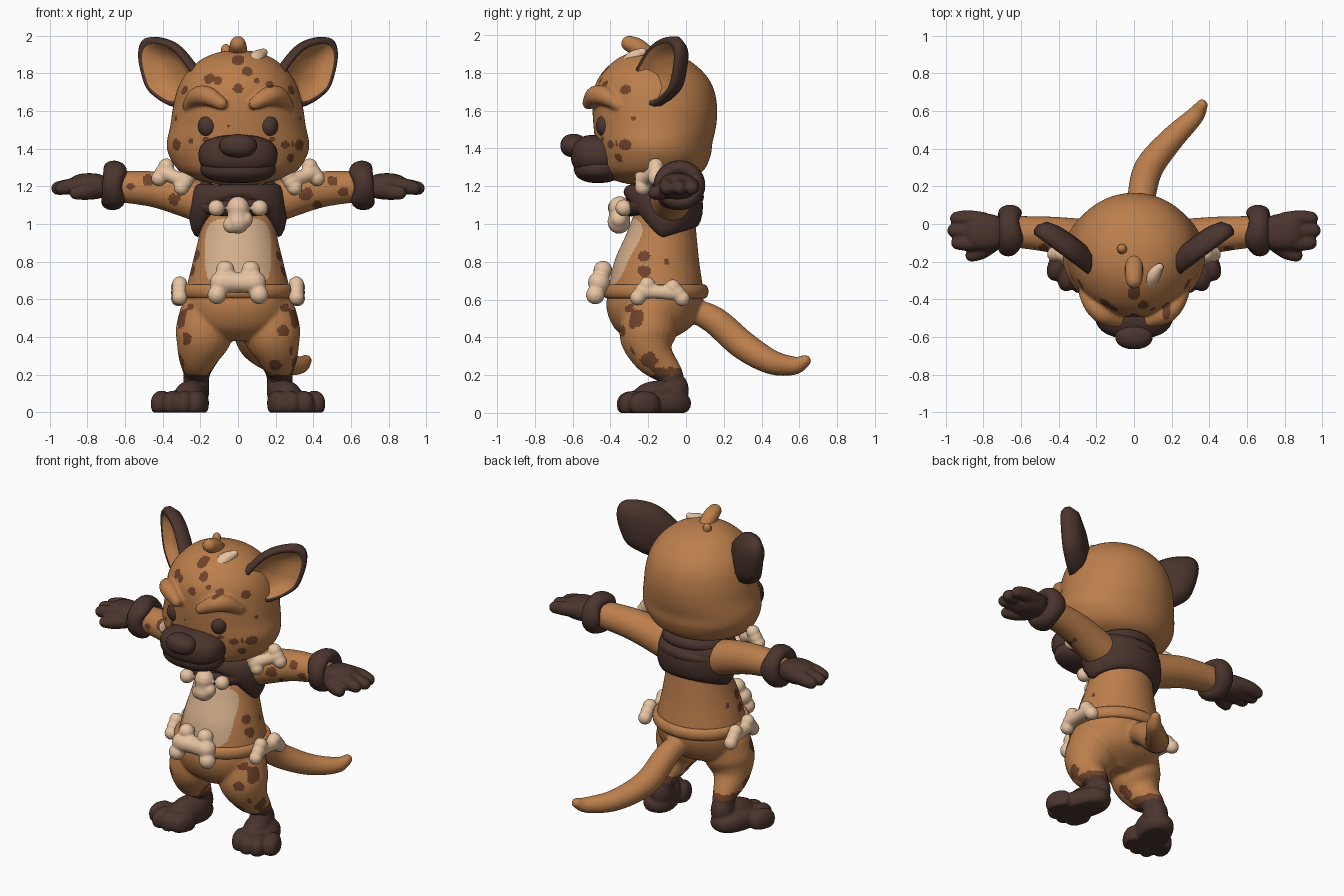
import bpy, bmesh, math
from mathutils import Vector, Quaternion, Matrix, Euler, noise

if "Cube" in bpy.data.objects:
    bpy.data.objects.remove(bpy.data.objects["Cube"])


def material(name, *rgb):
    m = bpy.data.materials.new(name)
    m.use_nodes = True
    m.diffuse_color = (*rgb, 1)
    m.node_tree.nodes["Principled BSDF"].inputs["Base Color"].default_value = (*rgb, 1)
    return m


FUR = material("tan fur", .5, .21, .072)
SPOT = material("brown spots", .16, .055, .023)
DARK = material("dark brown", .07, .035, .027)
BELLY = material("belly cream", .66, .43, .26)
BONE = material("bone", .8, .55, .36)


def finish(bm, name, mat):
    bmesh.ops.recalc_face_normals(bm, faces=bm.faces)
    mesh = bpy.data.meshes.new(name)
    bm.to_mesh(mesh)
    bm.free()
    mesh.materials.append(mat)
    mesh.shade_smooth()
    obj = bpy.data.objects.new(name, mesh)
    bpy.context.collection.objects.link(obj)
    return obj


def skin(name, rings, mat, loop=False):
    """Bridge rings of points into a closed surface."""
    bm = bmesh.new()
    rows = [[bm.verts.new(p) for p in ring] for ring in rings]
    n = len(rows[0])
    for a, b in zip(rows, rows[1:] + rows[:1] if loop else rows[1:]):
        for i in range(n):
            bm.faces.new((a[i], a[(i + 1) % n], b[(i + 1) % n], b[i]))
    if not loop:
        bm.faces.new(rows[0])
        bm.faces.new(rows[-1])
    return finish(bm, name, mat)


def spline(points, steps=6, closed=False):
    """Smooth curve through points of any dimension."""
    pts = [Vector(p) for p in points]
    n = len(pts)
    pick = (lambda i: pts[i % n]) if closed else (lambda i: pts[min(max(i, 0), n - 1)])
    out = []
    for i in range(n if closed else n - 1):
        a, b, c, d = (pick(i + k) for k in (-1, 0, 1, 2))
        for s in range(steps):
            t = s / steps
            out.append(b + (c - a) * t / 2 + (a * 2 - b * 5 + c * 4 - d) * t * t / 2
                       + (b * 3 - a - c * 3 + d) * t ** 3 / 2)
    return out if closed else out + [pts[-1]]


def turn(n):
    return [2 * math.pi * i / n for i in range(n)]


def tube(name, points, mat, n=16):
    """Round-ended tube through (x, y, z, radius) points."""
    path = [(p.xyz, p.w) for p in spline(points)]
    first, last = path[0], path[-1]
    d0 = (path[1][0] - first[0]).normalized()
    d1 = (last[0] - path[-2][0]).normalized()
    caps = [math.radians(a) for a in (25, 50, 70, 85)]
    path = ([(first[0] - d0 * first[1] * math.sin(a), first[1] * math.cos(a)) for a in reversed(caps)]
            + path + [(last[0] + d1 * last[1] * math.sin(a), last[1] * math.cos(a)) for a in caps])
    q, prev, rings = Quaternion(), Vector((0, 0, 1)), []
    for i, (p, r) in enumerate(path):
        d = (path[min(i + 1, len(path) - 1)][0] - path[max(i - 1, 0)][0]).normalized()
        q = prev.rotation_difference(d) @ q
        prev = d
        rings.append([p + q @ Vector((r * math.cos(a), r * math.sin(a), 0)) for a in turn(n)])
    return skin(name, rings, mat)


def loft(name, sections, mat, n=64):
    """Stacked ellipses given as (z, centre y, half width, half depth)."""
    return skin(name, [[(rx * math.cos(a), cy + ry * math.sin(a), z) for a in turn(n)]
                       for z, cy, rx, ry in spline(sections)], mat)


def ball(name, loc, size, mat, spin=0, power=1):
    bm = bmesh.new()
    bmesh.ops.create_uvsphere(bm, u_segments=28, v_segments=18, radius=1)
    place = Matrix.LocRotScale(Vector(loc), Euler((0, 0, spin)), Vector(size))
    for v in bm.verts:
        v.co = place @ Vector([math.copysign(abs(c) ** power, c) for c in v.co])
        v.co.z = max(v.co.z, 0)
    return finish(bm, name, mat)


def hoop(name, centre, rx, ry, thick, edges, mat, place=Matrix()):
    """Padded band; edges(angle) gives its lower and upper height."""
    rings = []
    for a in turn(64):
        low, high = edges(a)
        d = Vector((math.cos(a), math.sin(a), 0))
        mid = Vector((rx * d.x, centre + ry * d.y, (low + high) / 2))
        rings.append([place @ (mid + d * thick * math.cos(b) + Vector((0, 0, (high - low) / 2 * math.sin(b))))
                      for b in turn(16)])
    return skin(name, rings, mat, loop=True)


def fuse(name, parts, voxel, mats, rule=None):
    """Blend parts into one soft skin, then colour faces by a rule."""
    bpy.ops.object.select_all(action="DESELECT")
    for p in parts:
        p.select_set(True)
    obj = bpy.context.view_layer.objects.active = parts[0]
    bpy.ops.object.join()
    obj.name = obj.data.name = name
    remesh = obj.modifiers.new("blend", "REMESH")
    remesh.mode, remesh.voxel_size = "VOXEL", voxel
    relax = obj.modifiers.new("relax", "SMOOTH")
    relax.iterations = 5
    for m in ("blend", "relax"):
        bpy.ops.object.modifier_apply(modifier=m)
    obj.data.materials.clear()
    for m in mats:
        obj.data.materials.append(m)
    for f in obj.data.polygons:
        f.material_index = rule(f.center, f.normal) if rule else 0
    obj.data.shade_smooth()
    return obj


def spotted(c, n, front, side):
    """Ragged round spots, projected from the front or from the sides."""
    if n.y > .3 or c.y > .08:
        return False
    u, spots = (c.y, side) if abs(n.x) > .72 else (c.x, front)
    ragged = .92 + .25 * noise.noise(c * 25)
    return any(math.hypot(u - x, (c.z - z) * 1.1) < r * ragged for x, z, r in spots)


# Body: torso, legs, arms and tail in one skin
parts = [loft("torso", [(.38, -.2, .1, .1), (.45, -.18, .24, .2), (.55, -.17, .28, .25), (.65, -.16, .275, .25),
                        (.8, -.155, .24, .225), (.95, -.13, .205, .185), (1.1, -.11, .19, .15),
                        (1.25, -.1, .13, .12)], FUR),
         tube("tail", [(.02, .02, .55, .06), (.04, .15, .49, .075), (.08, .3, .36, .078), (.2, .45, .27, .066),
                       (.32, .57, .25, .05), (.36, .63, .275, .033)], FUR)]
for s in (1, -1):
    parts += [tube("leg", [(s * .16, -.19, .52, .15), (s * .185, -.2, .4, .15), (s * .21, -.17, .3, .11),
                           (s * .22, -.085, .2, .07), (s * .225, -.07, .1, .073)], FUR, 24),
              tube("arm", [(s * .15, -.09, 1.1, .11), (s * .3, -.075, 1.15, .105), (s * .45, -.055, 1.185, .095),
                           (s * .64, -.04, 1.2, .083)], FUR, 24)]
BODY_FRONT = [(-.27, .57, .04), (-.28, .39, .04), (.26, .57, .045), (.24, .43, .035), (.31, .33, .04),
              (.2, .25, .035), (-.2, .9, .03), (.21, .85, .03), (-.48, 1.23, .035), (-.34, 1.13, .035),
              (-.57, 1.2, .025), (.5, 1.23, .03), (.36, 1.16, .04), (.42, 1.1, .025), (.56, 1.17, .03)]
BODY_SIDE = [(-.28, .5, .065), (-.33, .4, .03), (-.2, .28, .05), (-.22, .75, .035), (-.22, .83, .035), (-.1, .8, .02)]


def body_rule(c, n):
    if abs(c.x) < .32 and c.y < .05 and c.z < .24:
        if c.z < .2:
            return 2
        if n.y > -.3:
            return 1
    if c.y < -.15 and (c.x / .175) ** 4 + ((c.z - .85) / .18) ** 4 < 1:
        return 3
    return int(spotted(c, n, BODY_FRONT, BODY_SIDE))


fuse("body", parts, .01, [FUR, SPOT, DARK, BELLY], body_rule)

# Head with brows
parts = [loft("skull", [(1.21, -.2, .1, .1), (1.235, -.19, .22, .2), (1.28, -.18, .31, .27), (1.36, -.17, .365, .3),
                        (1.43, -.17, .378, .31), (1.52, -.165, .36, .325), (1.62, -.165, .345, .33),
                        (1.72, -.17, .32, .315), (1.8, -.175, .275, .27), (1.87, -.18, .2, .19),
                        (1.91, -.19, .11, .1), (1.922, -.19, .03, .03)], FUR)]
for s in (1, -1):
    parts.append(tube("brow", [(s * .09, -.515, 1.64, .035), (s * .165, -.48, 1.68, .052),
                               (s * .22, -.425, 1.675, .05), (s * .265, -.36, 1.63, .032)], FUR))
HEAD_FRONT = [(-.15, 1.77, .03), (-.11, 1.76, .025), (0, 1.72, .03), (.17, 1.74, .025), (.05, 1.81, .03),
              (0, 1.87, .035), (.1, 1.76, .018), (-.33, 1.42, .03), (-.25, 1.44, .015), (.25, 1.42, .025),
              (.31, 1.43, .03), (.28, 1.35, .025), (-.17, 1.45, .02), (.18, 1.45, .02), (-.05, 1.52, .01)]
HEAD_SIDE = [(-.32, 1.71, .03), (-.32, 1.42, .035), (-.28, 1.56, .018), (-.36, 1.34, .02)]
fuse("head", parts, .009, [FUR, SPOT], lambda c, n: int(spotted(c, n, HEAD_FRONT, HEAD_SIDE)))

# Snout, eyes and head tufts
ball("muzzle", (0, -.47, 1.365), (.21, .14, .108), DARK, power=.8)
ball("chin", (0, -.465, 1.295), (.2, .128, .078), DARK, power=.85)
ball("nose", (0, -.595, 1.415), (.1, .07, .062), DARK, power=.9)
for side, s in (("left", 1), ("right", -1)):
    ball(side + "_eye", (s * .16, -.425, 1.52), (.053, .052, .06), DARK)
tube("large_tuft", [(0, -.18, 1.87, .045), (0, -.25, 1.93, .048), (0, -.3, 1.955, .042)], FUR)
tube("small_tuft", [(-.06, -.14, 1.88, .03), (-.065, -.13, 1.93, .025)], FUR)
tube("head_claw", [(.08, -.31, 1.845, .042), (.1, -.27, 1.88, .042), (.135, -.23, 1.91, .022)], BONE)

# Ears: a cupped dish with a thick rim and a tan inside
OUTLINE = spline([(.2, 1.77), (.26, 1.89), (.35, 1.97), (.47, 1.992), (.518, 1.93), (.502, 1.8), (.45, 1.69),
                  (.3, 1.62)], closed=True)
CUP = [(.05, .08), (.5, .075), (.85, .055), (1, .01), (.99, -.02), (.92, -.04), (.81, -.035), (.73, 0),
       (.4, .03), (.05, .035)]
for side, s in (("left", 1), ("right", -1)):
    rings = []
    for scale, depth in CUP:
        ring = []
        for p in OUTLINE:
            x, z = .36 + (p.x - .36) * scale, 1.79 + (p.y - 1.79) * scale
            ring.append((s * (x - depth * .6), -.25 + .74 * (x - .2) + depth * .8, z))
        rings.append(ring)
    ear = skin(side + "_ear", rings, DARK)
    ear.data.materials.append(FUR)
    for f in ear.data.polygons:
        f.material_index = int(f.index // len(OUTLINE) >= 6 and f.index != len(OUTLINE) * (len(CUP) - 1))

# Cuffs, hands and feet
for side, s in (("left", 1), ("right", -1)):
    place = Matrix.Translation((s * .665, -.035, 1.205)) @ Matrix.Rotation(s * math.radians(86), 4, "Y")
    hoop(side + "_cuff", 0, .09, .095, .042, lambda a: (-.06 + .01 * math.sin(a * 3), .055), DARK, place)
    hand = [ball("palm", (s * .79, -.045, 1.2), (.115, .1, .07), DARK, power=.85),
            tube("thumb", [(s * .75, -.1, 1.18, .048), (s * .81, -.145, 1.17, .043), (s * .86, -.165, 1.165, .036)], DARK)]
    for y, reach in ((.03, .94), (-.035, .955), (-.1, .935)):
        hand.append(tube("finger", [(s * .8, y * .8 - .01, 1.205, .05), (s * .88, y, 1.2, .044),
                                    (s * reach, y, 1.19, .037)], DARK))
    fuse(side + "_hand", hand, .008, [DARK])
    foot = [ball("sole", (s * .27, -.14, .05), (.105, .17, .075), DARK, s * .3, .85),
            ball("instep", (s * .25, -.15, .08), (.085, .14, .09), DARK, s * .3),
            ball("ankle", (s * .225, -.07, .12), (.072, .085, .1), DARK)]
    for x, y in ((.213, -.27), (.275, -.285), (.345, -.275), (.405, -.22)):
        foot.append(ball("toe", (s * x, y, .045), (.052, .085, .07), DARK, s * .35, .9))
    fuse(side + "_foot", foot, .008, [DARK])

# Scarf and belt
hoop("shawl", -.12, .215, .165, .045,
     lambda a: (.93 + .2 * max(0, -math.sin(a)) ** 1.5 + .05 * max(0, math.sin(a)), 1.21), DARK)
hoop("collar", -.12, .17, .15, .05, lambda a: (1.13 + .04 * math.sin(a), 1.23 + .03 * math.sin(a)), DARK)
hoop("scarf_fold", -.12, .205, .17, .045,
     lambda a: (1.07 + .03 * math.sin(a), 1.16 + .03 * math.sin(a + .5)), DARK)
hoop("belt", -.16, .277, .255, .024, lambda a: (.605, .68), FUR)


# Bones
def bone(name, a, b, spread_a, spread_b, r, knob):
    a, b = Vector(a), Vector(b)
    parts = [tube("shaft", [(*a, r), (*((a + b) / 2), r * .9), (*b, r)], BONE)]
    for end, spread in ((a, Vector(spread_a)), (b, Vector(spread_b))):
        parts += [ball("knob", end + spread * k, (knob,) * 3, BONE) for k in (1, -1)]
    fuse(name, parts, .008, [BONE])


bone("belt_bone", (-.09, -.46, .69), (.09, -.46, .69), (.022, .02, .066), (-.022, .02, .066), .06, .05)
bone("chest_bone", (0, -.35, 1.085), (0, -.355, 1.01), (.115, .02, 0), (.035, 0, .015), .062, .045)
for side, s in (("left", 1), ("right", -1)):
    bone(side + "_hip_bone", (s * .31, -.23, .645), (s * .315, -.045, .635), (0, .025, .035), (0, -.025, .03), .042, .042)
    bone(side + "_shoulder_bone", (s * .4, -.16, 1.275), (s * .28, -.23, 1.225), (s * .02, 0, -.032),
         (s * .02, 0, -.032), .042, .042)
